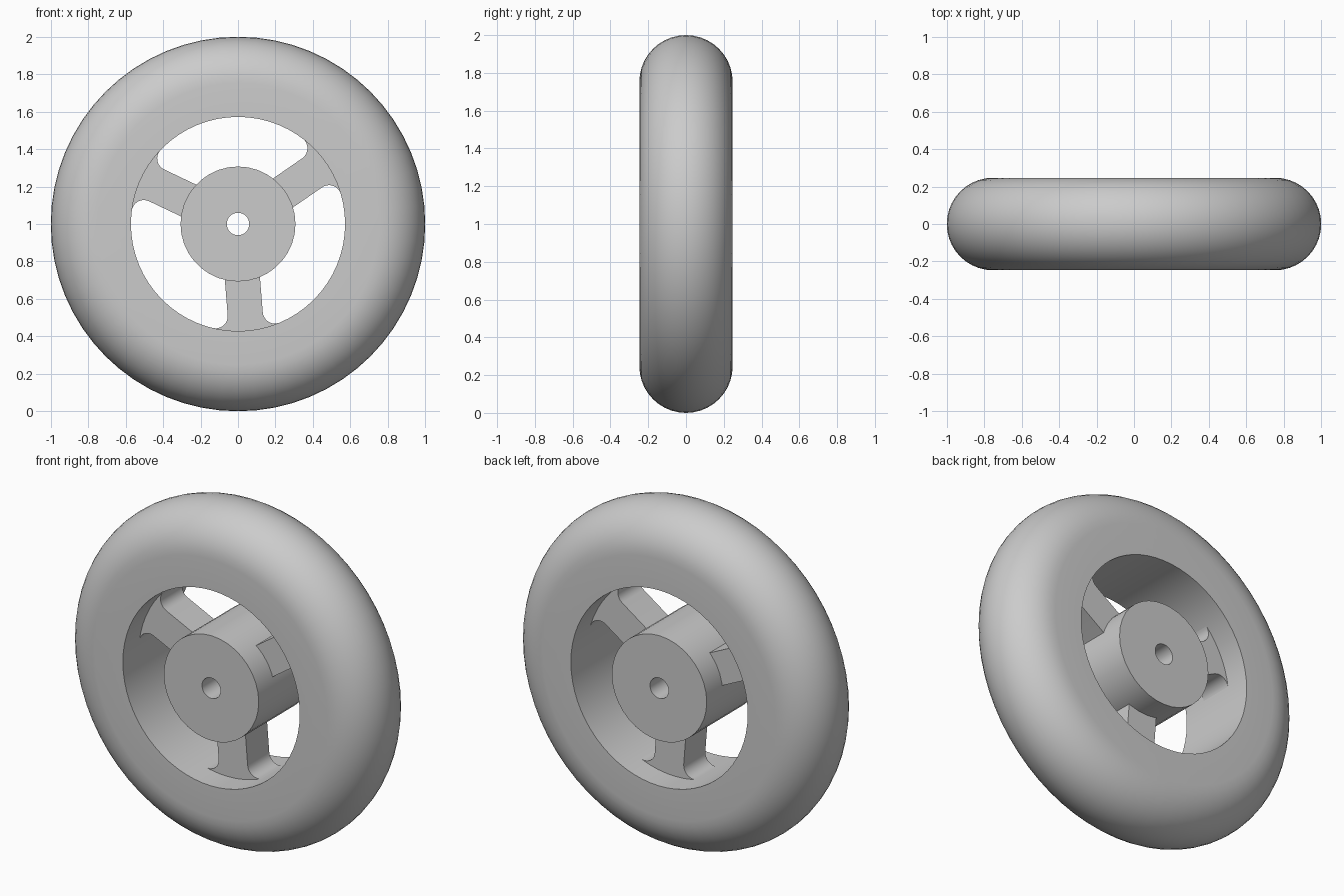
import bpy, bmesh
from math import sin, cos, pi, radians, sqrt, asin

cube = bpy.data.objects.get("Cube")
if cube:
    bpy.data.objects.remove(cube, do_unlink=True)

CENTER_Z = 1.0
HALF_WIDTH = 0.247
RIM_R, HUB_R, BORE_R = 0.572, 0.307, 0.06

grey = bpy.data.materials.new("plain grey")
grey.use_nodes = True
colour = (0.6, 0.6, 0.6, 1)
grey.diffuse_color = colour
grey.node_tree.nodes["Principled BSDF"].inputs["Base Color"].default_value = colour


def finish(name, bm):
    bmesh.ops.recalc_face_normals(bm, faces=bm.faces)
    mesh = bpy.data.meshes.new(name)
    bm.to_mesh(mesh)
    bm.free()
    obj = bpy.data.objects.new(name, mesh)
    obj.location.z = CENTER_Z
    mesh.materials.append(grey)
    bpy.context.collection.objects.link(obj)
    bpy.ops.object.select_all(action='DESELECT')
    obj.select_set(True)
    bpy.context.view_layer.objects.active = obj
    bpy.ops.object.shade_smooth_by_angle(angle=radians(35))
    return obj


def lathe(name, profile, segments):
    """Revolve a closed (radius, y) profile around the y axis."""
    bm = bmesh.new()
    rings = []
    for i in range(segments):
        a = 2 * pi * i / segments
        rings.append([bm.verts.new((r * cos(a), y, r * sin(a))) for r, y in profile])
    n = len(profile)
    for i in range(segments):
        a, b = rings[i], rings[(i + 1) % segments]
        for j in range(n):
            k = (j + 1) % n
            bm.faces.new((a[j], a[k], b[k], b[j]))
    return finish(name, bm)


def spoke(name, angle):
    """Straight bar whose outer end flares into the rim with round fillets."""
    half, fillet, depth, steps = 0.094, 0.065, 0.1, 8
    reach = RIM_R - fillet
    cx, cy = sqrt(reach ** 2 - (half + fillet) ** 2), half + fillet
    touch = asin(cy / reach)
    side = [(0.27, half)]
    for i in range(steps + 1):
        a = -pi / 2 + (touch + pi / 2) * i / steps
        side.append((cx + fillet * cos(a), cy + fillet * sin(a)))
    # The end is buried inside the tyre
    side += [((RIM_R + 0.03) * cos(touch * t), (RIM_R + 0.03) * sin(touch * t))
             for t in (1, 0.5)]
    outline = side + [(u, -v) for u, v in reversed(side)]
    bm = bmesh.new()
    c, s = cos(angle), sin(angle)
    face = bm.faces.new([bm.verts.new((u * c - v * s, -depth, u * s + v * c))
                         for u, v in outline])
    ext = bmesh.ops.extrude_face_region(bm, geom=[face])["geom"]
    moved = [g for g in ext if isinstance(g, bmesh.types.BMVert)]
    bmesh.ops.translate(bm, verts=moved, vec=(0, 2 * depth, 0))
    return finish(name, bm)


# Tyre: flat sides with a half-round tread
tread = [(1 - HALF_WIDTH + HALF_WIDTH * cos(a), HALF_WIDTH * sin(a))
         for a in (-pi / 2 + pi * i / 20 for i in range(21))]
lathe("tyre", [(RIM_R, -HALF_WIDTH)] + tread + [(RIM_R, HALF_WIDTH)], 64)

# Hub with a through bore
lathe("hub", [(BORE_R, -HALF_WIDTH), (HUB_R, -HALF_WIDTH),
              (HUB_R, HALF_WIDTH), (BORE_R, HALF_WIDTH)], 36)

# Three spokes
for i, label in enumerate(("lower", "upper_left", "upper_right")):
    spoke(label + "_spoke", radians(-85.4 + 120 * i))
